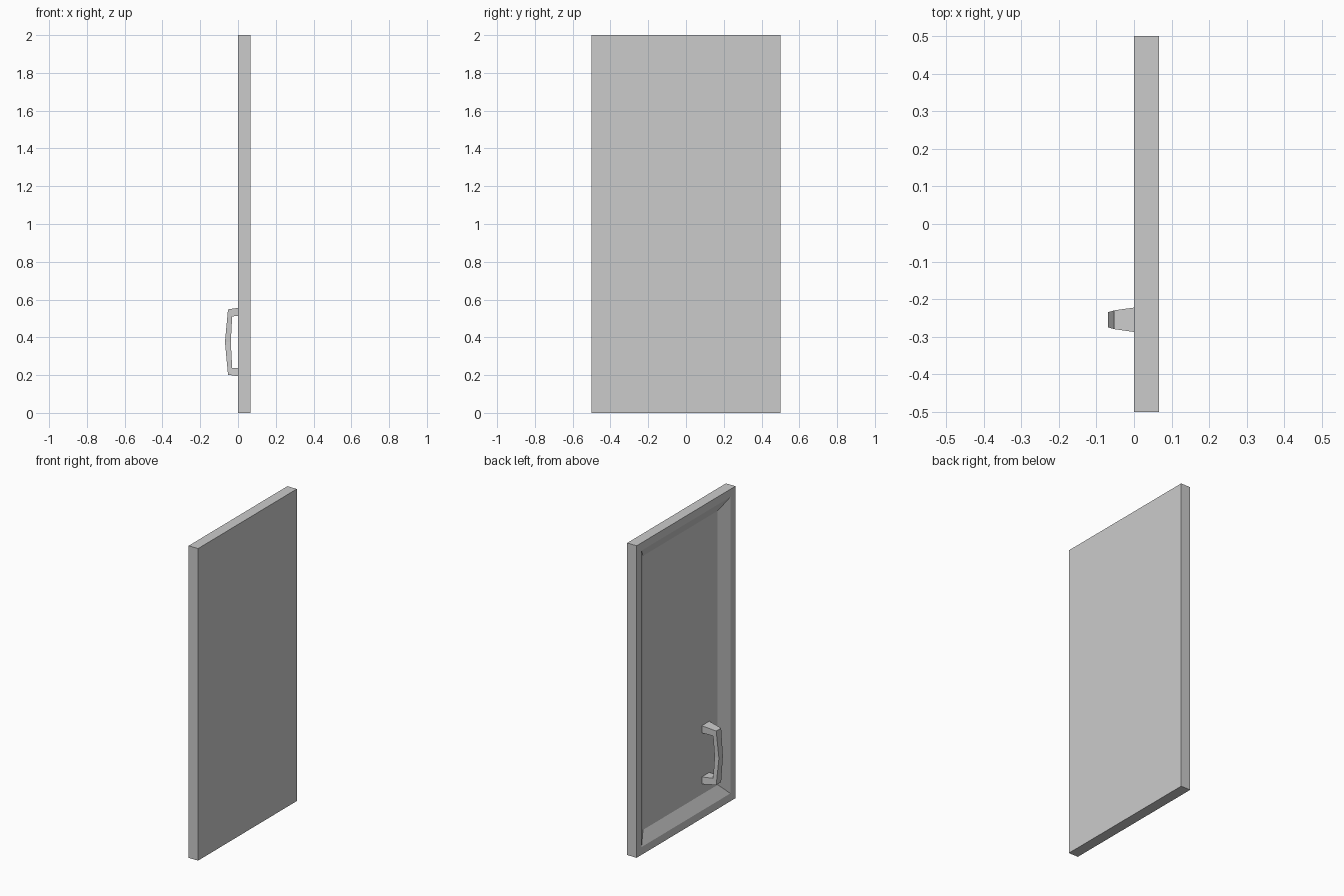
import bpy
import bmesh

cube = bpy.data.objects.get("Cube")
if cube:
    bpy.data.objects.remove(cube, do_unlink=True)

COLOUR = (0.6, 0.6, 0.6, 1.0)
grey = bpy.data.materials.new("light grey")
grey.use_nodes = True
grey.diffuse_color = COLOUR
grey.node_tree.nodes["Principled BSDF"].inputs["Base Color"].default_value = COLOUR


def loft(name, loops, close_start=True, close_end=True):
    """Skin a row of four-cornered loops and cap the ends."""
    bm = bmesh.new()
    rings = [[bm.verts.new(p) for p in loop] for loop in loops]
    for a, b in zip(rings, rings[1:]):
        for i in range(4):
            j = (i + 1) % 4
            bm.faces.new((a[i], a[j], b[j], b[i]))
    if close_start:
        bm.faces.new(rings[0])
    if close_end:
        bm.faces.new(rings[-1])
    bmesh.ops.recalc_face_normals(bm, faces=bm.faces)
    mesh = bpy.data.meshes.new(name)
    bm.to_mesh(mesh)
    bm.free()
    mesh.materials.append(grey)
    obj = bpy.data.objects.new(name, mesh)
    bpy.context.collection.objects.link(obj)
    return obj


# Door panel: flat outside, raised rim and sloped recess on the handle side
THICK, DEPTH, RIM, SLOPE = 0.067, 0.04, 0.05, 0.072


def door_loop(x, inset):
    y, low, high = 0.5 - inset, inset, 2 - inset
    return [(x, -y, low), (x, y, low), (x, y, high), (x, -y, high)]


loft("door_panel", [door_loop(THICK, 0), door_loop(0, 0),
                    door_loop(0, RIM), door_loop(DEPTH, RIM + SLOPE)])

# Handle: (outer x, outer z, inner x, inner z, half width), z from its middle
MID_Y, MID_Z = -0.255, 0.375
half = [(DEPTH, 0.187, DEPTH, 0.141, 0.038),
        (-0.053, 0.173, -0.031, 0.136, 0.025),
        (-0.069, 0, -0.038, 0, 0.02)]
lower = [(ox, -oz, ix, -iz, w) for ox, oz, ix, iz, w in reversed(half[:2])]
sections = [[(ox, MID_Y - w, MID_Z + oz), (ox, MID_Y + w, MID_Z + oz),
             (ix, MID_Y + w, MID_Z + iz), (ix, MID_Y - w, MID_Z + iz)]
            for ox, oz, ix, iz, w in half + lower]
loft("pull_handle", sections)
